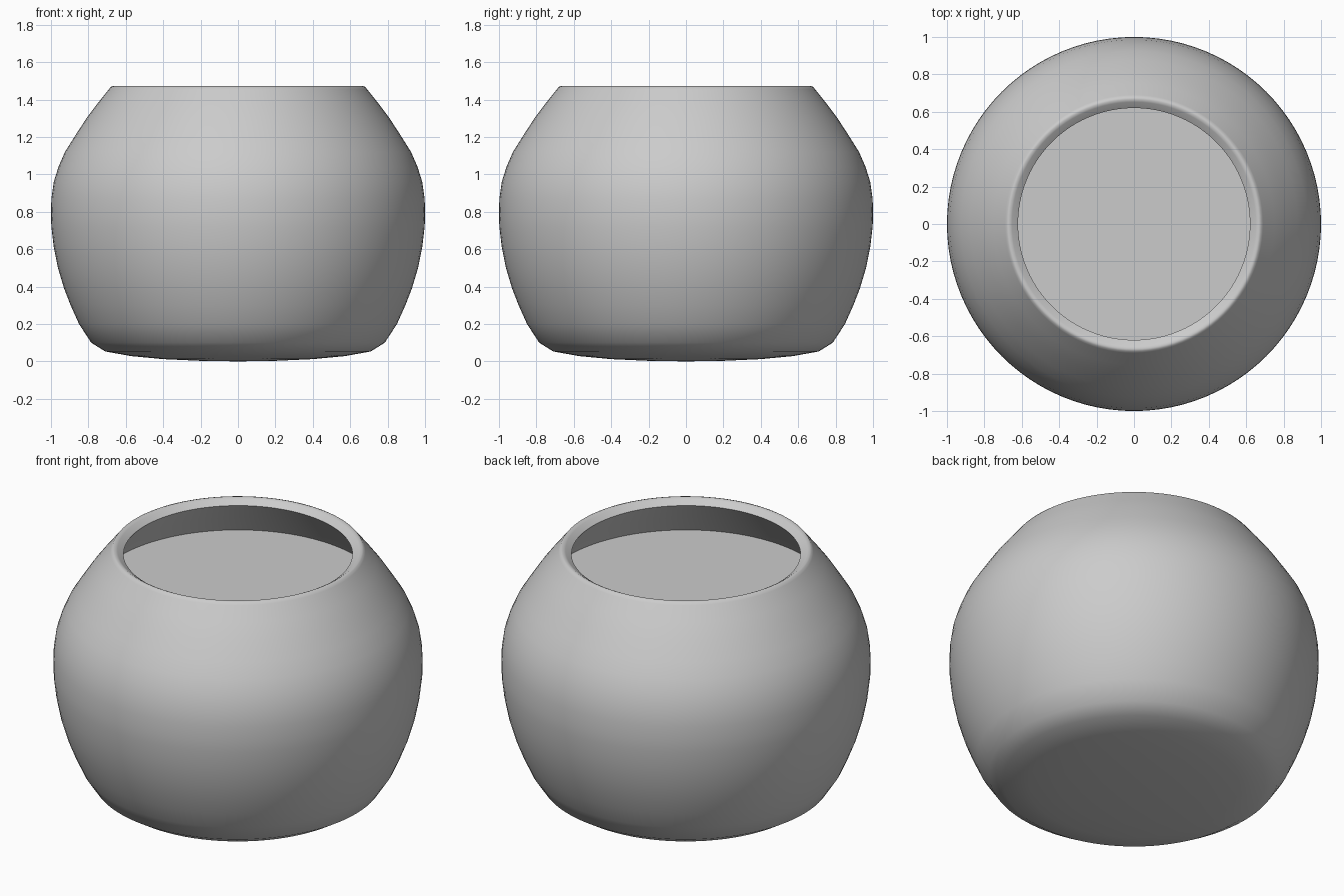
import bpy, bmesh, math

if "Cube" in bpy.data.objects:
    bpy.data.objects.remove(bpy.data.objects["Cube"])

SEGMENTS = 96


def lathe(name, profile):
    """Revolve (radius, z) points around z and smooth the result."""
    bm = bmesh.new()
    verts = [bm.verts.new((0, -r, z)) for r, z in profile]
    edges = [bm.edges.new(pair) for pair in zip(verts, verts[1:])]
    bmesh.ops.spin(bm, geom=verts + edges, cent=(0, 0, 0), axis=(0, 0, 1),
                   angle=math.tau, steps=SEGMENTS, use_merge=True)
    bmesh.ops.remove_doubles(bm, verts=bm.verts, dist=0.0005)
    bmesh.ops.recalc_face_normals(bm, faces=bm.faces)
    mesh = bpy.data.meshes.new(name)
    bm.to_mesh(mesh)
    bm.free()
    obj = bpy.data.objects.new(name, mesh)
    bpy.context.collection.objects.link(obj)
    bpy.ops.object.select_all(action='DESELECT')
    obj.select_set(True)
    bpy.context.view_layer.objects.active = obj
    bpy.ops.object.shade_smooth_by_angle(angle=math.radians(50))
    return obj


# Outer shell, from the gently domed base up to the lip
outer = [(0, 0), (0.2, 0.003), (0.4, 0.012), (0.57, 0.028), (0.71, 0.053),
         (0.785, 0.1), (0.85, 0.2), (0.895, 0.3), (0.93, 0.39), (0.963, 0.5),
         (0.985, 0.61), (0.998, 0.72), (1.0, 0.78), (0.998, 0.87),
         (0.985, 0.96), (0.96, 1.04), (0.925, 1.12), (0.875, 1.2),
         (0.81, 1.3), (0.75, 1.38), (0.69, 1.455), (0.68, 1.468)]
# Rim bevelled down into the opening
rim = [(0.667, 1.472), (0.652, 1.464), (0.62, 1.44)]
# Inner wall and floor
inner = [(0.7, 1.33), (0.78, 1.22), (0.85, 1.11), (0.9, 1.0), (0.925, 0.87),
         (0.925, 0.75), (0.905, 0.58), (0.855, 0.39), (0.79, 0.23),
         (0.72, 0.14), (0.57, 0.1), (0.3, 0.08), (0, 0.075)]
lathe("bowl", outer + rim + inner)

# Flat liquid surface meeting the inner wall
lathe("liquid_surface", [(0, 1.22), (0.4, 1.22), (0.782, 1.22)])
